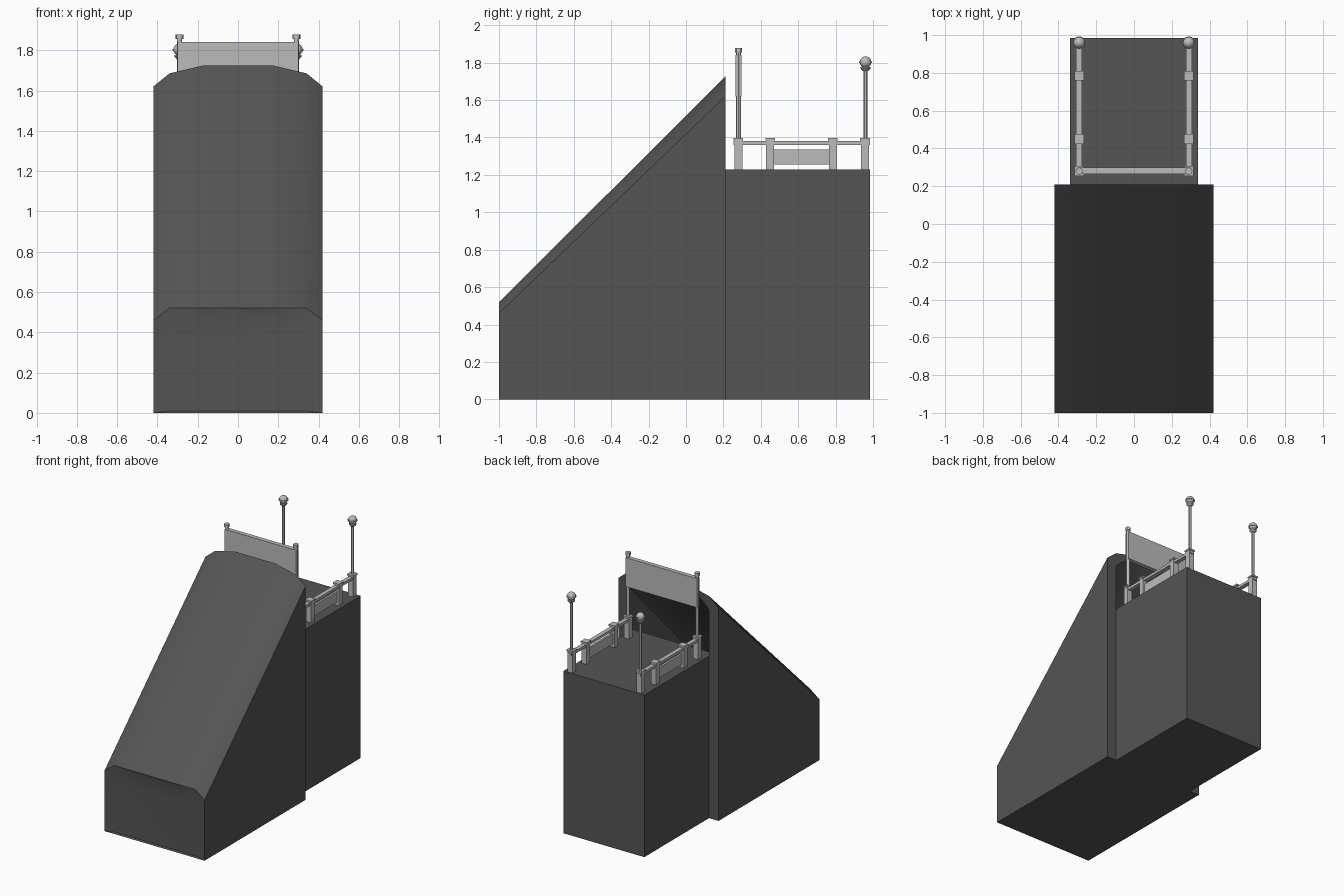
import bpy, bmesh, math
from mathutils import Matrix

cube = bpy.data.objects.get("Cube")
if cube:
    bpy.data.objects.remove(cube, do_unlink=True)


def material(name, v):
    m = bpy.data.materials.new(name)
    m.use_nodes = True
    m.diffuse_color = (v, v, v, 1)
    m.node_tree.nodes["Principled BSDF"].inputs["Base Color"].default_value = (v, v, v, 1)
    return m


DARK = material("dark grey", 0.09)
LIGHT = material("light grey", 0.5)


def finish(name, bm, mat, smooth=False):
    bmesh.ops.recalc_face_normals(bm, faces=bm.faces)
    me = bpy.data.meshes.new(name)
    bm.to_mesh(me)
    bm.free()
    me.materials.append(mat)
    ob = bpy.data.objects.new(name, me)
    bpy.context.collection.objects.link(ob)
    if smooth:
        bpy.ops.object.select_all(action="DESELECT")
        ob.select_set(True)
        bpy.context.view_layer.objects.active = ob
        bpy.ops.object.shade_smooth_by_angle(angle=math.radians(30))
    return ob


def add_box(bm, x, y, z):
    """Box from three (min, max) spans."""
    size = [b - a for a, b in (x, y, z)]
    mid = [(a + b) / 2 for a, b in (x, y, z)]
    bmesh.ops.create_cube(bm, size=1, matrix=Matrix.Translation(mid) @ Matrix.Diagonal((*size, 1)))


def box(name, x, y, z, mat):
    bm = bmesh.new()
    add_box(bm, x, y, z)
    return finish(name, bm, mat)


def add_rod(bm, x, y, z0, z1, r0, r1=None, sides=12):
    bmesh.ops.create_cone(bm, cap_ends=True, segments=sides, radius1=r0,
                          radius2=r0 if r1 is None else r1, depth=z1 - z0,
                          matrix=Matrix.Translation((x, y, (z0 + z1) / 2)))


def ring(bm, y, half):
    """Mirror a half outline (last point on the centre line) into a ring."""
    pts = half + [(-x, z) for x, z in reversed(half[:-1])]
    return [bm.verts.new((x, y, z)) for x, z in pts]


def bridge(bm, a, b):
    n = len(a)
    for i in range(n):
        j = (i + 1) % n
        bm.faces.new((a[i], a[j], b[j], b[i]))


# Sloping hood: front panel, outer skin, rear rim and inner tunnel in one loft
bm = bmesh.new()
rings = [
    ring(bm, -0.992, [(.34, .01), (.34, .38), (.26, .43), (.17, .48), (0, .515)]),
    ring(bm, -1.0, [(.42, 0), (.42, .46), (.34, .52), (.17, .52), (0, .52)]),
    ring(bm, 0.21, [(.42, 0), (.42, 1.62), (.34, 1.685), (.17, 1.725), (0, 1.725)]),
    ring(bm, 0.21, [(.34, 1.2), (.34, 1.58), (.28, 1.64), (.17, 1.69), (0, 1.715)]),
    ring(bm, -0.95, [(.34, .06), (.34, .38), (.28, .42), (.17, .46), (0, .49)]),
]
for a, b in zip(rings, rings[1:]):
    bridge(bm, a, b)
bm.faces.new(rings[0])
bm.faces.new(rings[-1])
finish("hood", bm, DARK, True)

# Stairs running down inside the hood
bm = bmesh.new()
steps, rise = 20, 0.055
pts = []
for i in range(steps):
    y, z = 0.21 - i * rise, 1.23 - i * rise
    pts += [(y, z), (y - rise, z)]
rows = [[bm.verts.new((x, y, z)) for x in (-.338, .338)] for y, z in pts]
for a, b in zip(rows, rows[1:]):
    bm.faces.new((a[0], a[1], b[1], b[0]))
finish("stairs", bm, DARK)

# Landing block
box("landing", (-.34, .34), (.21, .985), (0, 1.23), DARK)

POSTS = (.28, .45, .785, .957)
for side, sx in (("left", 1), ("right", -1)):
    x = .29 * sx

    # Railing posts with caps
    bm = bmesh.new()
    for y in POSTS:
        add_box(bm, (x - .021, x + .021), (y - .021, y + .021), (1.23, 1.385))
        add_box(bm, (x - .026, x + .026), (y - .026, y + .026), (1.385, 1.397))
    finish(side + "_railing_posts", bm, LIGHT)

    # Hand rail and infill panel
    box(side + "_hand_rail", (x - .016, x + .016), (.255, .985), (1.36, 1.38), LIGHT)
    box(side + "_railing_panel", (x - .008, x + .008), (.47, .765), (1.255, 1.335), LIGHT)

    # Sign post
    bm = bmesh.new()
    add_rod(bm, x, .28, 1.39, 1.865, .013)
    add_rod(bm, x, .28, 1.855, 1.878, .019)
    finish(side + "_sign_post", bm, LIGHT, True)

    # Lamp pole with collars
    bm = bmesh.new()
    add_rod(bm, x, .96, 1.39, 1.77, .011)
    add_rod(bm, x, .96, 1.755, 1.768, .014, .026)
    add_rod(bm, x, .96, 1.768, 1.777, .026)
    finish(side + "_lamp_pole", bm, LIGHT, True)

    # Globe with a raised band and a finial
    bm = bmesh.new()
    bmesh.ops.create_uvsphere(bm, u_segments=12, v_segments=8, radius=.031,
                              matrix=Matrix.Translation((x, .96, 1.803)))
    add_rod(bm, x, .96, 1.798, 1.806, .034)
    finish(side + "_lamp_globe", bm, LIGHT, True)

# Blank sign board between the front posts
box("sign_board", (-.3, .3), (.265, .298), (1.62, 1.84), LIGHT)
